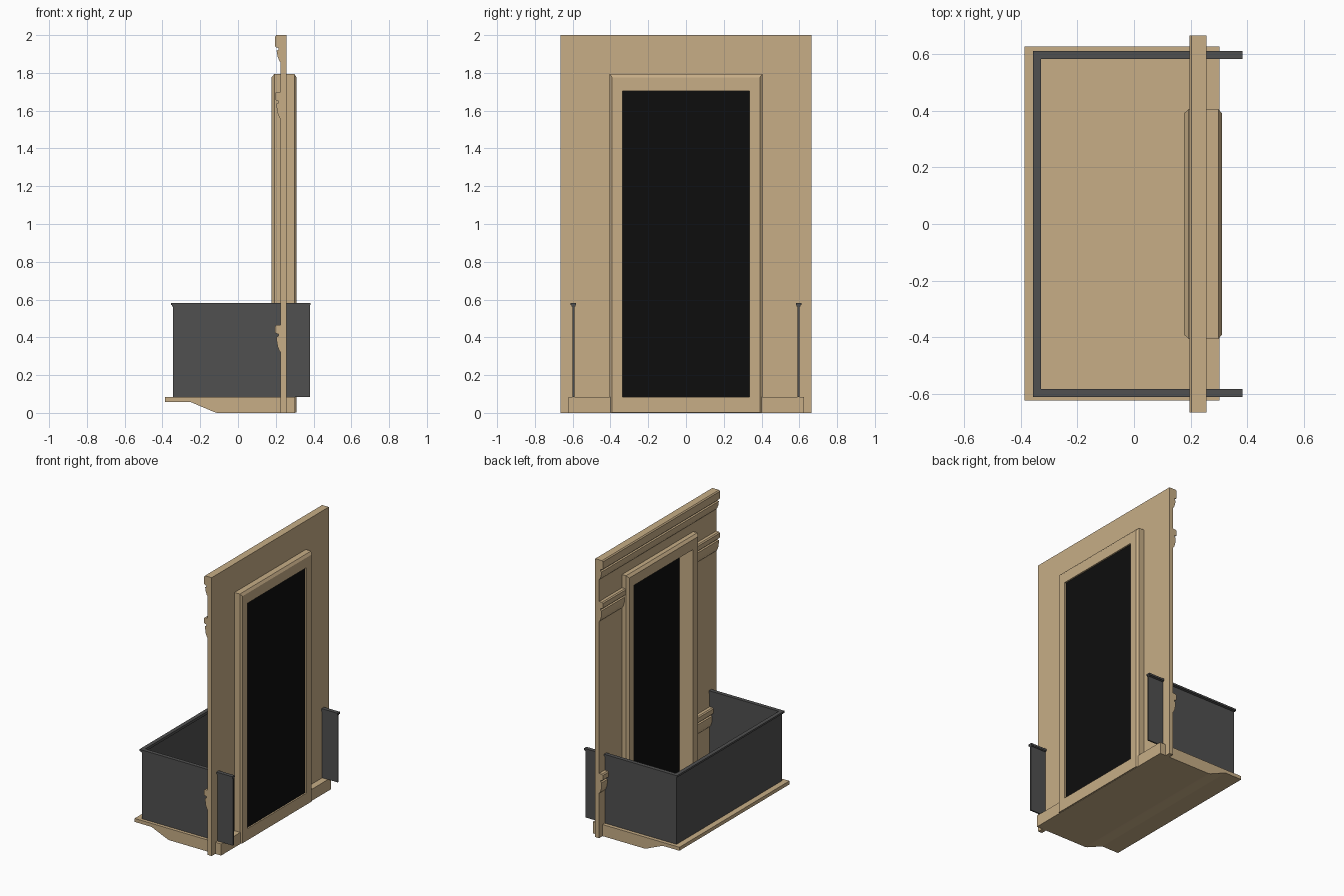
import bpy, bmesh

if "Cube" in bpy.data.objects:
    bpy.data.objects.remove(bpy.data.objects["Cube"])


def material(name, rgb):
    m = bpy.data.materials.new(name)
    m.diffuse_color = (*rgb, 1)
    m.use_nodes = True
    m.node_tree.nodes["Principled BSDF"].inputs["Base Color"].default_value = m.diffuse_color
    return m


STONE = material("stone", (0.57, 0.42, 0.24))
METAL = material("dark_metal", (0.08, 0.08, 0.08))
BLACK = material("black_glass", (0.004, 0.004, 0.004))


def finish(name, bm, mat):
    bmesh.ops.recalc_face_normals(bm, faces=bm.faces)
    me = bpy.data.meshes.new(name)
    bm.to_mesh(me)
    bm.free()
    ob = bpy.data.objects.new(name, me)
    bpy.context.collection.objects.link(ob)
    me.materials.append(mat)
    return ob


def prism(name, outline, lo, hi, mat, axis="y"):
    """Extrude a closed 2D outline: (x, z) along y, or (x, y) along z."""
    bm = bmesh.new()

    def place(p, t):
        return (p[0], t, p[1]) if axis == "y" else (p[0], p[1], t)

    a = [bm.verts.new(place(p, lo)) for p in outline]
    b = [bm.verts.new(place(p, hi)) for p in outline]
    n = len(outline)
    bm.faces.new(a)
    bm.faces.new(b)
    for i in range(n):
        j = (i + 1) % n
        bm.faces.new((a[i], a[j], b[j], b[i]))
    return finish(name, bm, mat)


def box(name, x, y, z, mat):
    rect = [(x[0], y[0]), (x[1], y[0]), (x[1], y[1]), (x[0], y[1])]
    return prism(name, rect, z[0], z[1], mat, "z")


def u_strip(name, x0, x1, half, t, z0, z1):
    """U-shaped strip open towards +x, t thick."""
    pts = [(x1, -half), (x0, -half), (x0, half), (x1, half),
           (x1, half - t), (x0 + t, half - t), (x0 + t, t - half), (x1, t - half)]
    return prism(name, pts, z0, z1, METAL, "z")


# wall with three identical moulded bands on its balcony side
band = [(0.225, 0.0), (0.203, 0.0), (0.196, -0.008), (0.195, -0.036), (0.199, -0.044),
        (0.214, -0.048), (0.215, -0.058), (0.205, -0.062), (0.205, -0.085),
        (0.209, -0.112), (0.218, -0.135), (0.225, -0.143)]
profile = [(0.256, 0), (0.256, 2.0)]
for top in (2.0, 1.70, 0.465):
    pts = band[1:] if top == 2.0 else band
    for x, dz in pts:
        # the top band has a taller fascia
        drop = 0.02 if top == 2.0 and -0.07 < dz < -0.02 else 0
        profile.append((x, top + dz - drop))
profile.append((0.225, 0))
wall = prism("wall", profile, -0.665, 0.665, STONE)

# doorway opening
cutter = box("doorway_cutter", (0, 0.5), (-0.336, 0.336), (-0.2, 1.706), STONE)
mod = wall.modifiers.new("doorway", "BOOLEAN")
mod.object = cutter
mod.solver = "EXACT"
bpy.context.view_layer.objects.active = wall
bpy.ops.object.modifier_apply(modifier=mod.name)
bpy.data.objects.remove(cutter)

# mitred door frame: section of (x, distance outward from opening)
section = [(0.177, 0), (0.177, 0.056), (0.193, 0.07), (0.298, 0.07), (0.31, 0.056), (0.31, 0)]
corners = [(-1, 0), (-1, 1), (1, 1), (1, 0)]
bm = bmesh.new()
rings = []
for side, up in corners:
    rings.append([bm.verts.new((x, side * (0.335 + d), (1.705 + d * 1.28) if up else 0.002))
                  for x, d in section])
for r, s in zip(rings, rings[1:]):
    for i in range(6):
        j = (i + 1) % 6
        bm.faces.new((r[i], r[j], s[j], s[i]))
bm.faces.new(rings[0])
bm.faces.new(rings[-1])
finish("door_frame", bm, STONE)
box("door_sill", (0.2, 0.31), (-0.335, 0.335), (0.002, 0.085), STONE)

# dark door panel
box("door_panel", (0.285, 0.299), (-0.335, 0.335), (0.085, 1.705), BLACK)

# balcony slab with tapered underside
slab = [(0.302, 0.083), (-0.386, 0.083), (-0.386, 0.058), (-0.252, 0.058),
        (-0.125, 0.004), (-0.11, 0), (0.302, 0)]
prism("balcony_slab", slab, -0.623, 0.626, STONE)

# railing panels and handrail
u_strip("railing_panel", -0.345, 0.38, 0.6, 0.01, 0.083, 0.57)
u_strip("handrail_lower", -0.349, 0.381, 0.605, 0.02, 0.563, 0.57)
u_strip("handrail", -0.356, 0.383, 0.611, 0.028, 0.57, 0.583)
